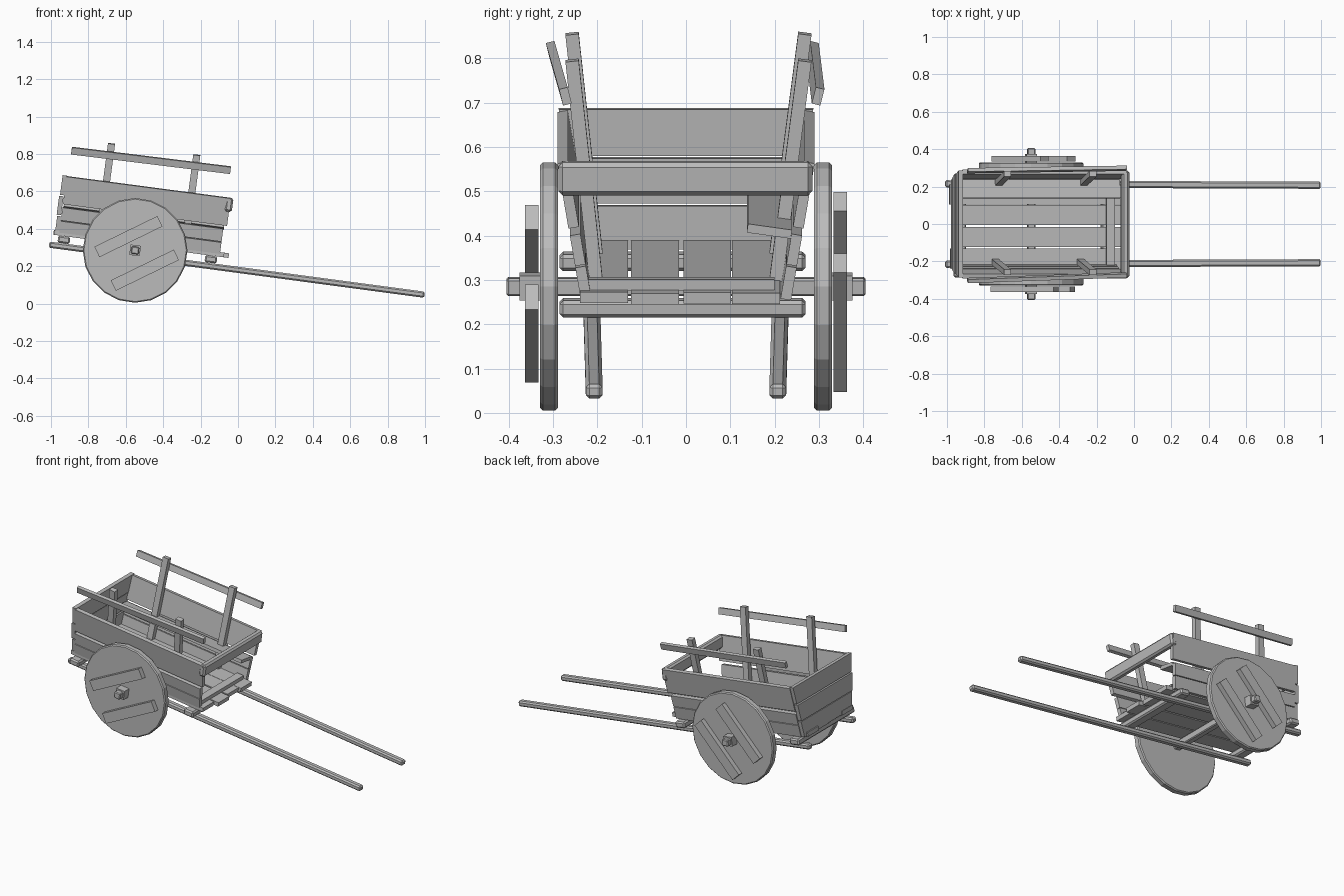
import bpy, bmesh
from math import radians, atan2, pi
from mathutils import Matrix, Vector

if "Cube" in bpy.data.objects:
    bpy.data.objects.remove(bpy.data.objects["Cube"])

wood = bpy.data.materials.new("grey_wood")
wood.use_nodes = True
GREY = (0.5, 0.5, 0.5, 1)
wood.diffuse_color = GREY
wood.node_tree.nodes["Principled BSDF"].inputs["Base Color"].default_value = GREY

# The whole cart pitches about its axle; wheels share the axle centre
AXLE = Matrix.Translation((-0.55, 0, 0.285))
CART = AXLE @ Matrix.Rotation(radians(7.55), 4, 'Y')


def finish(name, bm, bevel=0):
    bmesh.ops.recalc_face_normals(bm, faces=bm.faces)
    mesh = bpy.data.meshes.new(name)
    bm.to_mesh(mesh)
    bm.free()
    mesh.materials.append(wood)
    ob = bpy.data.objects.new(name, mesh)
    bpy.context.collection.objects.link(ob)
    if bevel:
        mod = ob.modifiers.new("bevel", 'BEVEL')
        mod.width = bevel
        mod.segments = 1
    return ob


def box(name, loc, size, rot=Matrix(), frame=CART, bevel=0):
    bm = bmesh.new()
    bmesh.ops.create_cube(bm, size=1)
    bm.transform(frame @ Matrix.Translation(loc) @ rot @ Matrix.Diagonal((*size, 1)))
    return finish(name, bm, bevel)


def beam(name, a, b, depth, height, roll=0, bevel=0):
    # Plank running from a to b in cart space
    a, b = Vector(a), Vector(b)
    x = (b - a).normalized()
    y = Vector((0, 1, 0)) if abs(x.y) < 0.9 else Vector((-1, 0, 0))
    z = x.cross(y).normalized()
    y = z.cross(x)
    rot = Matrix((x, y, z)).transposed().to_4x4() @ Matrix.Rotation(roll, 4, 'X')
    return box(name, (a + b) / 2, ((b - a).length, depth, height), rot, bevel=bevel)


# Chassis: floor planks, cross beams, front batten, axle
for i, (y, back, front) in enumerate([(-0.185, -0.44, 0.475), (-0.07, -0.43, 0.50),
                                      (0.048, -0.435, 0.48), (0.158, -0.445, 0.495)]):
    beam(f"floor_plank_{i}", (back, y, 0.038), (front, y, 0.038), 0.108, 0.025)
for name, s in (("front_cross_beam", 0.408), ("rear_cross_beam", -0.385)):
    beam(name, (s, -0.285, 0.006), (s, 0.27, 0.006), 0.065, 0.038, bevel=0.008)
beam("floor_batten", (0.42, -0.22, 0.062), (0.42, 0.20, 0.062), 0.045, 0.025)
box("axle", (0, 0, 0), (0.042, 0.81, 0.04), bevel=0.005)

SPLAY = 0.17


def wall_y(h):
    return 0.225 + SPLAY * (h - 0.03)


# Box walls, in three courses with a gap under the top course
courses = [(0.03, 0.105, 0.452), (0.108, 0.178, 0.452), (0.195, 0.345, 0.47)]
for side, label in ((-1, "right"), (1, "left")):
    for i, (lo, hi, front) in enumerate(courses):
        mid = (lo + hi) / 2
        lean = Matrix.Rotation(-side * atan2(SPLAY, 1), 4, 'X')
        box(f"{label}_wall_plank_{i}", ((front - 0.415) / 2, side * wall_y(mid), mid),
            (front + 0.415, 0.024, hi - lo), lean)

    # Shaft under the floor
    beam(f"{label}_shaft", (-0.46, side * 0.215, -0.03), (1.565, side * 0.207, -0.032),
         0.038, 0.033, bevel=0.008)

    # Stakes and the handrail outside them
    top = 0.257 if side < 0 else 0.268
    for name, s in (("rear", -0.2), ("front", 0.26)):
        beam(f"{label}_{name}_stake", (s, side * 0.203, 0.05), (s, side * top, 0.549),
             0.03, 0.038)
    ends = (0.302, 0.272) if side < 0 else (0.285, 0.298)
    beam(f"{label}_handrail", (-0.407, side * ends[0], 0.484), (0.449, side * ends[1], 0.492),
         0.02, 0.038, roll=-side * radians(14))

# Tailboard, each plank widening upward with the side walls
for i, (lo, hi) in enumerate([(0.03, 0.128), (0.134, 0.236), (0.242, 0.348)]):
    bm = bmesh.new()
    bmesh.ops.create_cube(bm, size=1)
    for v in bm.verts:
        h = hi if v.co.z > 0 else lo
        half = wall_y(h) + 0.008
        v.co = Vector((-0.425 + v.co.x * 0.024 - 0.004 * (i % 2),
                       half if v.co.y > 0 else -half, h))
    bm.transform(CART)
    finish(f"tailboard_plank_{i}", bm)

# Front top rail and inner shelf
beam("front_top_rail", (0.465, -0.288, 0.308), (0.465, 0.285, 0.308), 0.04, 0.075, bevel=0.01)
beam("side_shelf", (-0.41, 0.188, 0.186), (0.455, 0.188, 0.186), 0.1, 0.02, roll=radians(-8))

# Solid wheels with two battens each
for side, label, angle in ((-1, "right", 26), (1, "left", 46)):
    bm = bmesh.new()
    bmesh.ops.create_cone(bm, cap_ends=True, segments=20, radius1=0.28, radius2=0.28, depth=0.04)
    bm.transform(AXLE @ Matrix.Translation((0, side * 0.309, 0)) @ Matrix.Rotation(pi / 2, 4, 'X'))
    finish(f"{label}_wheel", bm, bevel=0.006)
    turn = Matrix.Rotation(radians(-angle), 4, 'Y')
    for name, off in (("upper", 0.082), ("lower", -0.118)):
        loc = turn @ Vector((0, side * 0.348, off))
        box(f"{label}_wheel_{name}_batten", loc, (0.375, 0.03, 0.062), turn, AXLE)
    box(f"{label}_hub_block", (0, side * 0.35, 0), (0.056, 0.05, 0.056), frame=CART)
